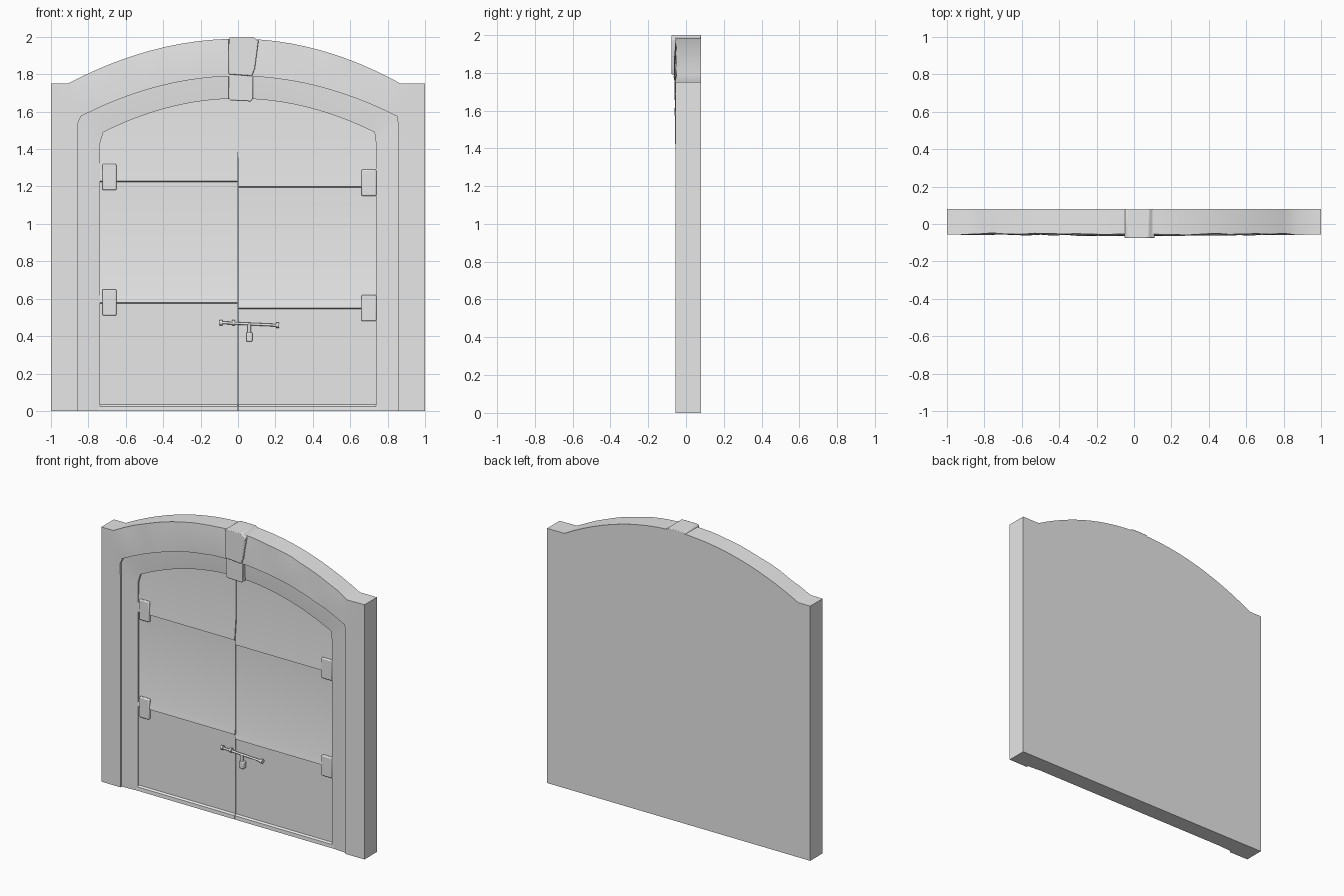
import bpy, bmesh, math, random
from mathutils import Vector

random.seed(4)
if "Cube" in bpy.data.objects:
    bpy.data.objects.remove(bpy.data.objects["Cube"], do_unlink=True)

grey = bpy.data.materials.new("plain_grey")
grey.use_nodes = True
grey.diffuse_color = (0.8, 0.8, 0.8, 1)
grey.node_tree.nodes["Principled BSDF"].inputs["Base Color"].default_value = (0.8, 0.8, 0.8, 1)

BACK, FACE = 0.08, -0.012      # rear plane and front plane of the core slab


def finish(name, bm, bevel=0.0, angle=35):
    bmesh.ops.recalc_face_normals(bm, faces=bm.faces)
    mesh = bpy.data.meshes.new(name)
    bm.to_mesh(mesh)
    bm.free()
    obj = bpy.data.objects.new(name, mesh)
    bpy.context.collection.objects.link(obj)
    mesh.materials.append(grey)
    if bevel:
        mod = obj.modifiers.new("soft_edges", "BEVEL")
        mod.width, mod.segments = bevel, 2
    bpy.ops.object.select_all(action="DESELECT")
    obj.select_set(True)
    bpy.context.view_layer.objects.active = obj
    bpy.ops.object.shade_smooth_by_angle(angle=math.radians(angle))
    return obj


def prism(name, outline, front, back, bevel=0.0):
    """Extrude an x-z outline from front to back."""
    bm = bmesh.new()
    face = bm.faces.new([bm.verts.new((x, front, z)) for x, z in outline])
    out = bmesh.ops.extrude_face_region(bm, geom=[face])
    for v in out["geom"]:
        if isinstance(v, bmesh.types.BMVert):
            v.co.y = back
    return finish(name, bm, bevel)


def box(name, x0, x1, z0, z1, front, back, bevel=0.0):
    return prism(name, [(x0, z0), (x1, z0), (x1, z1), (x0, z1)], front, back, bevel)


def band(name, outer, inner, depth, back):
    """Solid band between two matching paths; depth(i, side) gives the front."""
    bm = bmesh.new()
    rings = []
    for i, (a, b) in enumerate(zip(outer, inner)):
        mid = ((a[0] + b[0]) / 2, (a[1] + b[1]) / 2)
        pts = [(a, back), (a, depth(a, 0)), (mid, depth(mid, 1)), (b, depth(b, 2)), (b, back)]
        rings.append([bm.verts.new((p[0], y, p[1])) for p, y in pts])
    for r, s in zip(rings, rings[1:]):
        for k in range(5):
            j = (k + 1) % 5
            bm.faces.new((r[k], r[j], s[j], s[k]))
    bm.faces.new(rings[0])
    bm.faces.new(rings[-1])
    return finish(name, bm)


def arch_path(jamb, left, right, spring, crown, shoulder):
    """Jamb, arch and jamb as one path, with the same count every time."""
    path = [(-jamb, 0), (-jamb, 0.7), (-jamb, 1.36), (-jamb, shoulder)]
    for i in range(25):
        u = i / 12 - 1
        x = u * (left if u < 0 else right)
        path.append((x, crown - (crown - spring) * u * u))
    return path + [(jamb, shoulder), (jamb, 1.36), (jamb, 0.7), (jamb, 0)]


outer = arch_path(1.0, 0.91, 0.87, 1.75, 1.99, 1.75)
middle = arch_path(0.855, 0.84, 0.85, 1.575, 1.79, 1.54)
inner = arch_path(0.738, 0.72, 0.73, 1.49, 1.67, 1.43)

# Core slab with a flat back
prism("wall_core", outer, FACE, BACK)


# Pillars and rough stone arch
def stone_depth(p, side):
    crown = max(0, 1 - abs(p[0]))
    rough = random.uniform(-0.004, 0.004) if p[1] > 1.5 and abs(p[0]) < 0.9 else 0
    return -0.055 - 0.008 * crown + rough + (0.006 if side == 0 and p[1] > 1.76 else 0)


band("stone_surround", outer, middle, stone_depth, FACE)

# Stepped frame inside the stone
band("door_frame", middle, inner, lambda p, side: (-0.042, -0.039, -0.034)[side], FACE)

# Keystone in two tiers
prism("keystone", [(-0.05, 1.80), (0.075, 1.79), (0.09, 1.83), (0.11, 1.98),
                   (0.10, 1.985), (0.08, 2.0), (-0.04, 2.0), (-0.05, 1.99)],
      -0.076, BACK, 0.005)
prism("keystone_foot", [(-0.04, 1.66), (0.07, 1.655), (0.08, 1.67), (0.08, 1.80),
                        (-0.05, 1.81), (-0.05, 1.67)], -0.062, FACE, 0.004)


# Door leaves: ledged profile swept sideways
def door_leaf(name, x0, x1, drop):
    profile = [(-0.036, 0), (-0.034, 0.025), (-0.024, 0.035), (-0.024, 0.575 - drop),
               (-0.033, 0.58 - drop), (-0.032, 0.595 - drop), (-0.022, 0.63 - drop),
               (-0.022, 1.225 - drop), (-0.034, 1.23 - drop), (-0.033, 1.25 - drop),
               (-0.020, 1.385 - drop), (-0.018, 1.66), (FACE, 1.66), (FACE, 0)]
    bm = bmesh.new()
    face = bm.faces.new([bm.verts.new((x0, y, z)) for y, z in profile])
    out = bmesh.ops.extrude_face_region(bm, geom=[face])
    for v in out["geom"]:
        if isinstance(v, bmesh.types.BMVert):
            v.co.x = x1
    return finish(name, bm)


door_leaf("right_door_leaf", -0.75, -0.002, 0.0)
door_leaf("left_door_leaf", 0.002, 0.75, 0.03)

# Hinge plates
for label, x0, x1, drop in (("right", -0.725, -0.65, 0), ("left", 0.66, 0.74, 0.03)):
    for level, z in (("lower", 0.58), ("upper", 1.25)):
        box(f"{label}_{level}_hinge", x0, x1, z - 0.07 - drop, z + 0.07 - drop,
            -0.04, FACE, 0.006)


# Bolt with a hanging lock
def rod(name, start, end, radius):
    a, b = Vector(start), Vector(end)
    bm = bmesh.new()
    bmesh.ops.create_cone(bm, cap_ends=True, segments=12, radius1=radius, radius2=radius,
                          depth=(b - a).length)
    obj = finish(name, bm)
    obj.location = (a + b) / 2
    obj.rotation_euler = (b - a).to_track_quat("Z", "Y").to_euler()
    return obj


BOLT = -0.042
rod("bolt_bar", (-0.09, BOLT, 0.472), (0.21, BOLT, 0.458), 0.007)
for name, x, z in (("right_bolt_end", -0.09, 0.472), ("right_bolt_ring", -0.025, 0.472),
                   ("left_bolt_end", 0.21, 0.458)):
    rod(name, (x - 0.008, BOLT, z), (x + 0.008, BOLT, z), 0.014)
    rod(name + "_post", (x, BOLT, z), (x, FACE, z), 0.008)
rod("lock_shank", (0.06, BOLT, 0.465), (0.06, BOLT, 0.41), 0.009)
box("lock_body", 0.045, 0.077, 0.37, 0.42, BOLT - 0.01, FACE, 0.006)
